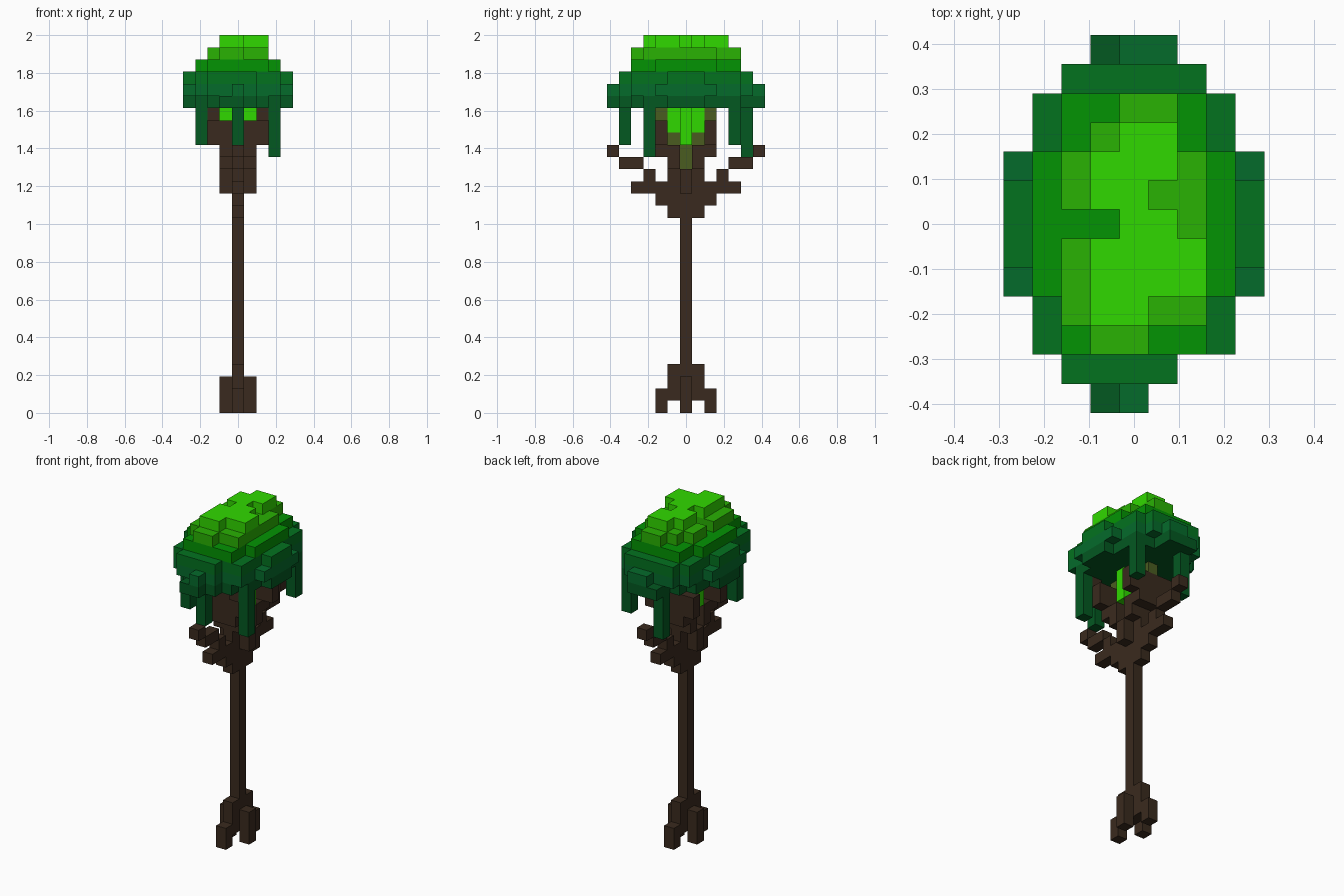
import bpy
import bmesh
from mathutils import Vector

cube = bpy.data.objects.get("Cube")
if cube:
    bpy.data.objects.remove(cube, do_unlink=True)

U = 2 / 31  # edge of one block


def material(name, hex_code):
    def lin(c):
        return c / 12.92 if c <= 0.04045 else ((c + 0.055) / 1.055) ** 2.4
    col = [lin(int(hex_code[i:i + 2], 16) / 255) for i in (0, 2, 4)] + [1]
    m = bpy.data.materials.new(name)
    m.use_nodes = True
    m.diffuse_color = col
    m.node_tree.nodes["Principled BSDF"].inputs["Base Color"].default_value = col
    return m


bark = material("bark brown", "3a2a1e")
moss = material("moss olive", "4a5c20")
lime = material("lime green", "30d800")
leaf = material("leaf green", "29b203")
grass = material("grass green", "039403")
forest = material("forest green", "03721f")
pine = material("pine green", "056b2b")
deep = material("deep green", "035821")


def box(x0, x1, y0, y1, z0, z1):
    """All block cells in an inclusive index range."""
    return {(x, y, z) for x in range(x0, x1 + 1) for y in range(y0, y1 + 1)
            for z in range(z0, z1 + 1)}


DIRS = [Vector(d) for d in
        ((1, 0, 0), (-1, 0, 0), (0, 1, 0), (0, -1, 0), (0, 0, 1), (0, 0, -1))]


def build(name, cells, mats, rule=lambda c: 0):
    """Mesh the outer skin of a set of blocks; rule picks the material slot."""
    bm = bmesh.new()
    for c in sorted(cells):
        centre = Vector((c[0], c[1], c[2] + 0.5))
        for d in DIRS:
            if (c[0] + int(d.x), c[1] + int(d.y), c[2] + int(d.z)) in cells:
                continue
            a = Vector((d.y, d.z, d.x))
            b = d.cross(a)
            corners = [centre + (d + a * i + b * j) / 2
                       for i, j in ((-1, -1), (1, -1), (1, 1), (-1, 1))]
            f = bm.faces.new([bm.verts.new(p * U) for p in corners])
            f.material_index = rule(c)
    bmesh.ops.remove_doubles(bm, verts=bm.verts, dist=1e-4)
    me = bpy.data.meshes.new(name)
    bm.to_mesh(me)
    bm.free()
    for m in mats:
        me.materials.append(m)
    ob = bpy.data.objects.new(name, me)
    bpy.context.collection.objects.link(ob)
    return ob


# Trunk
build("trunk", box(0, 0, 0, 0, 1, 19), [bark])

# Roots, crotch and side branches, mirrored on both axes
roots, branches, cage = set(), set(), set()
moss_cells = box(0, 0, 0, 0, 20, 21)
for s in (-1, 1):
    roots |= box(s, s, 0, 0, 0, 2) | box(0, 0, s, s, 1, 3)
    roots |= box(0, 0, 2 * s, 2 * s, 0, 1)
    branches |= box(0, 0, s, s, 16, 21) | box(s, s, 0, 0, 18, 19)
    for y, z in ((2, 17), (2, 18), (3, 18), (4, 18), (3, 19), (4, 20), (5, 20), (6, 21)):
        branches.add((0, s * y, z))
    # Moss lining under and beside the glowing core
    moss_cells |= {(0, s, 22), (0, 2 * s, 24)}
    # Cage around the core: open on the two long sides
    cage |= box(-1, 1, 2 * s, 2 * s, 21, 23)
    cage.add((2 * s, -3, 24))
    for t in (-1, 1):
        cage |= box(t, t, s, s, 20, 21) | box(2 * t, 2 * t, 2 * s, 2 * s, 22, 23)
build("roots", roots, [bark])
build("branches", branches, [bark])
build("branch_cage", cage, [bark])
build("moss", moss_cells, [moss])

# Glowing core inside the cage, cross-shaped in plan
core = box(-1, 1, 0, 0, 22, 24) | box(0, 0, -1, 1, 23, 24)
build("glowing_core", core, [lime])

# Hanging vines: x, y, lowest layer
VINES = ((0, -5, 22), (3, -3, 21), (-3, -3, 22), (-1, 5, 21), (3, 4, 22))
for n, (x, y, z) in enumerate(VINES, 1):
    build(f"hanging_vine_{n}", box(x, x, y, y, z, 24), [deep])

# Leafy crown: digit = top layer above 25, rows run from back to front
CROWN = (
    "...011...",
    "..22222..",
    ".2334432.",
    ".2345532.",
    "134555431",
    "234554432",
    "233355432",
    "234555532",
    "134555531",
    ".2455442.",
    ".2344332.",
    "..2222...",
    "...01....",
)
# Rim corners whose lowest layer is cut away, and vine tops that keep it
CORNERS = {(3, 4), (2, 5), (4, 2)}
held = {(x, y) for x, y, z in VINES}
crown = set()
for j, row in enumerate(CROWN):
    for i, ch in enumerate(row):
        if ch != ".":
            x, y = i - 4, 6 - j
            cut = (abs(x), abs(y)) in CORNERS and (x, y) not in held
            crown |= box(x, x, y, y, 26 if cut else 25, 25 + int(ch))
build("leaf_crown", crown, [deep, pine, forest, grass, leaf, lime],
      lambda c: c[2] - 25)
